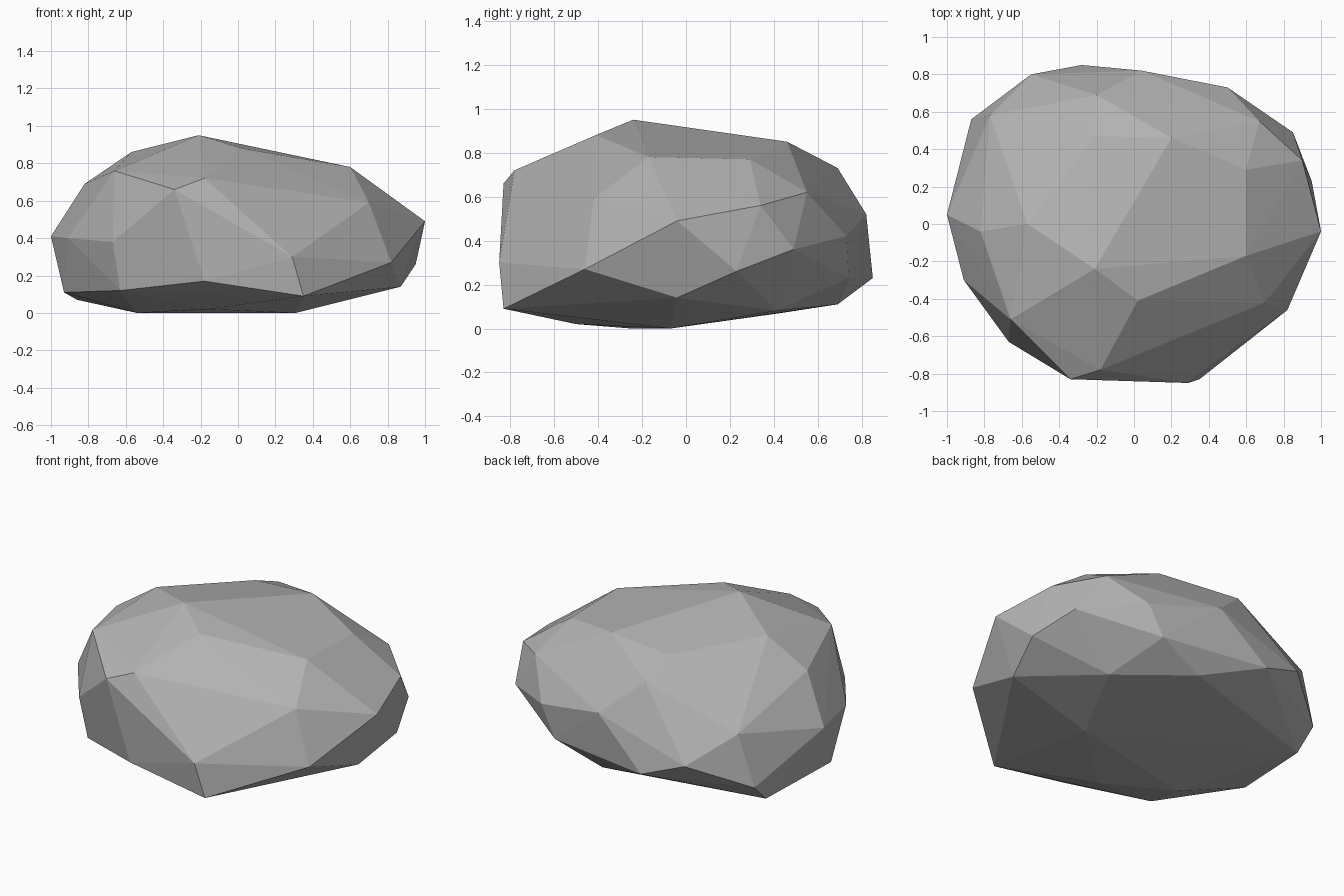
import bpy
import bmesh

# Remove the default object only
default_cube = bpy.data.objects.get("Cube")
if default_cube:
    bpy.data.objects.remove(default_cube, do_unlink=True)


def make_material(name, color):
    """Plain flat colour, shown the same in the viewport and in a render."""
    material = bpy.data.materials.new(name)
    material.use_nodes = True
    material.diffuse_color = color
    shader = material.node_tree.nodes["Principled BSDF"]
    shader.inputs["Base Color"].default_value = color
    shader.inputs["Roughness"].default_value = 0.9
    return material


def make_hull_object(name, corner_groups, material):
    """Wrap a faceted convex skin around the chiselled corners."""
    mesh = bpy.data.meshes.new(name)
    bm = bmesh.new()
    for group in corner_groups:
        for corner in group:
            bm.verts.new(corner)
    hull = bmesh.ops.convex_hull(bm, input=bm.verts[:])
    # Drop any corners that ended up inside the skin
    unused = [v for v in set(hull["geom_interior"] + hull["geom_unused"])
              if isinstance(v, bmesh.types.BMVert) and v.is_valid]
    bmesh.ops.delete(bm, geom=unused, context="VERTS")
    bmesh.ops.recalc_face_normals(bm, faces=bm.faces[:])
    for face in bm.faces:
        face.smooth = False
    bm.to_mesh(mesh)
    bm.free()
    mesh.materials.append(material)
    rock = bpy.data.objects.new(name, mesh)
    bpy.context.collection.objects.link(rock)
    return rock


# Crown: the high corners around the peak
crown = [
    (-.21, -.24, .95), (.02, -.41, .88), (-.57, 0, .86), (.2, .46, .85),
    (-.21, .47, .82), (.6, -.17, .78), (.6, .29, .77), (-.66, -.51, .76),
    (-.2, .69, .73), (-.18, -.78, .72), (-.82, -.04, .69),
    (-.34, -.83, .66),
]

# Shoulder: the wide belt of corners around the sides
shoulder = [
    (.67, .55, .62), (.7, -.42, .59), (.9, .34, .56), (.04, .82, .52),
    (-.77, .58, .51), (1, -.04, .49), (.5, .73, .42), (-1, .05, .41),
    (-.91, -.3, .4), (-.67, -.63, .38), (.85, .49, .36),
    (-.55, .8, .33), (.29, -.85, .3),
]

# Skirt: the corners where the sides turn under
skirt = [
    (.82, -.46, .27), (.95, .23, .26), (-.28, .85, .23), (.4, .74, .23),
    (-.87, .56, .19), (-.18, -.82, .17), (.87, -.04, .14),
    (-.63, -.6, .12), (-.93, -.12, .11), (.1, .69, .11),
    (.35, -.83, .09), (.53, .41, .08), (-.86, .43, .07),
]

# Base: the small patch that rests on the ground
base = [(.31, -.07, 0), (-.54, -.25, 0), (-.16, -.5, .02)]

stone_grey = make_material("stone grey", (0.45, 0.45, 0.45, 1))
make_hull_object("rock", [crown, shoulder, skirt, base], stone_grey)
